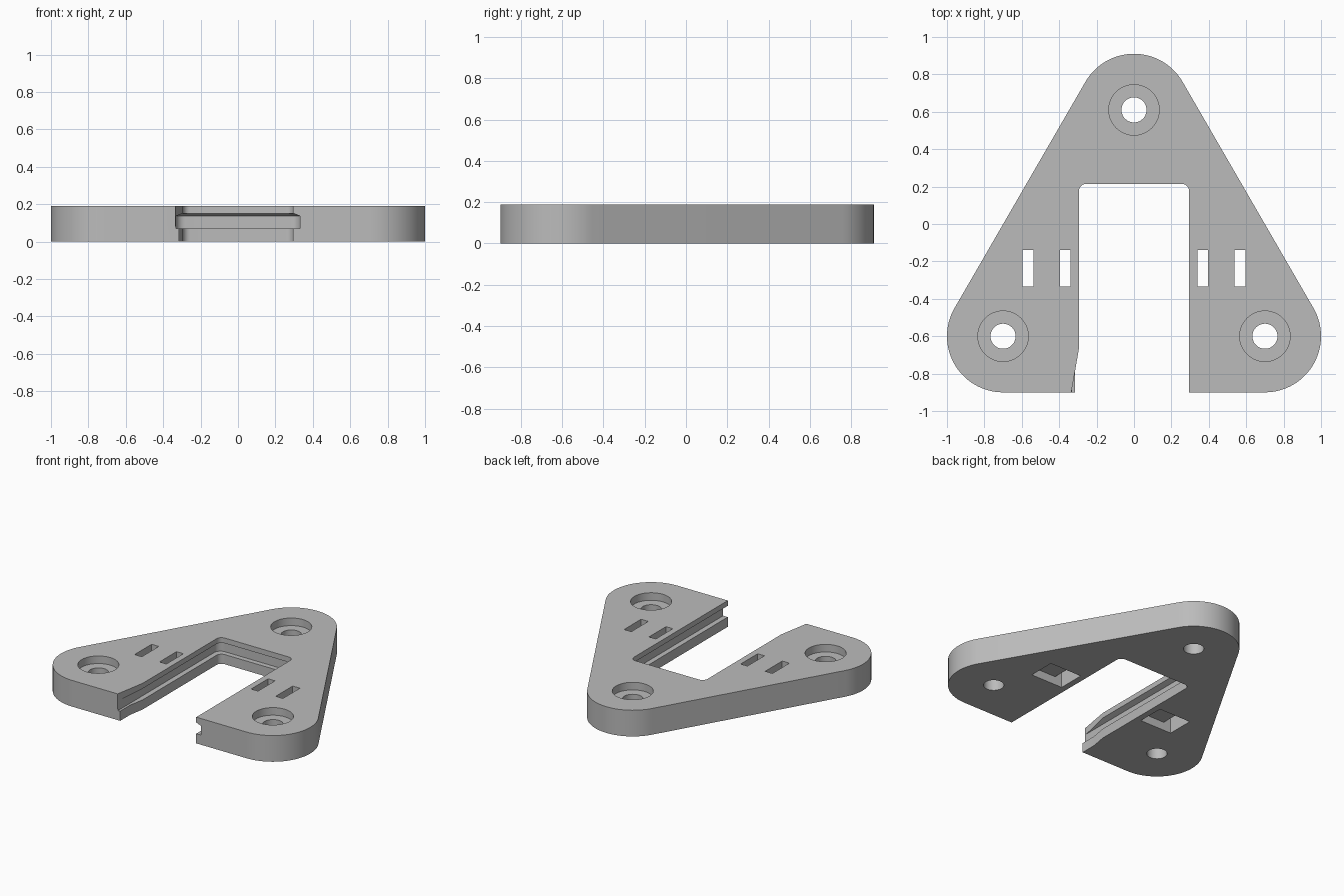
import bpy, bmesh
from math import pi, cos, sin

if "Cube" in bpy.data.objects:
    bpy.data.objects.remove(bpy.data.objects["Cube"], do_unlink=True)

HEIGHT = 0.19
HOLES = [(0, 0.61), (0.7, -0.6), (-0.7, -0.6)]

grey = bpy.data.materials.new("grey")
grey.use_nodes = True
colour = (0.5, 0.5, 0.5, 1)
grey.diffuse_color = colour
grey.node_tree.nodes["Principled BSDF"].inputs["Base Color"].default_value = colour


def arc(cx, cy, r, start, end, steps):
    return [(cx + r * cos(start + (end - start) * i / steps),
             cy + r * sin(start + (end - start) * i / steps)) for i in range(steps + 1)]


def loft(name, rings):
    """Closed solid through (outline, z) rings of equal point count."""
    bm = bmesh.new()
    loops = [[bm.verts.new((x, y, z)) for x, y in pts] for pts, z in rings]
    bm.faces.new(loops[0][::-1])
    bm.faces.new(loops[-1])
    for low, high in zip(loops, loops[1:]):
        for i in range(len(low)):
            j = (i + 1) % len(low)
            bm.faces.new((low[i], low[j], high[j], high[i]))
    bmesh.ops.recalc_face_normals(bm, faces=bm.faces)
    mesh = bpy.data.meshes.new(name)
    bm.to_mesh(mesh)
    bm.free()
    mesh.materials.append(grey)
    obj = bpy.data.objects.new(name, mesh)
    bpy.context.collection.objects.link(obj)
    return obj


def prism(name, pts, z0, z1):
    return loft(name, [(pts, z0), (pts, z1)])


def box(x0, x1, y0, y1, z0, z1):
    return prism("box_cutter", [(x0, y0), (x1, y0), (x1, y1), (x0, y1)], z0, z1)


def channel(half, back, r):
    """Outline of the open channel, rounded at its two inner corners."""
    return ([(-half, -1.1), (half, -1.1)]
            + arc(half - r, back - r, r, 0, pi / 2, 8)
            + arc(r - half, back - r, r, pi / 2, pi, 8))


# Rounded triangular plate
outline = (arc(*HOLES[0], 0.3, pi / 6, 5 * pi / 6, 32)
           + arc(*HOLES[2], 0.3, 5 * pi / 6, 3 * pi / 2, 32)
           + arc(*HOLES[1], 0.3, -pi / 2, pi / 6, 32))
plate = prism("mounting_plate", outline, 0, HEIGHT)

# Central channel and the undercut groove around it
cutters = [prism("channel_cutter", channel(0.295, 0.215, 0.04), -0.1, 0.3)]
wide = channel(0.332, 0.252, 0.05)
cutters.append(loft("groove_cutter", [(wide, 0.07), (wide, 0.137),
                                      (channel(0.285, 0.205, 0.04), 0.156)]))

# Tapered lead-in on one side of the channel mouth
cutters.append(prism("upper_lead_cutter",
                     [(-0.295, -0.67), (-0.342, -0.94), (-0.2, -0.94), (-0.2, -0.67)], 0.08, 0.3))
cutters.append(prism("lower_lead_cutter",
                     [(-0.295, -0.67), (-0.315, -0.785), (-0.315, -0.95),
                      (-0.19, -0.95), (-0.19, -0.67)], -0.1, 0.1))

# Counterbored screw holes
for x, y in HOLES:
    for radius, floor in ((0.067, -0.1), (0.135, HEIGHT - 0.055)):
        circle = arc(x, y, radius, 0, 2 * pi, 48)[:-1]
        cutters.append(prism("hole_cutter", circle, floor, 0.3))

# Paired strap slots joined by a pocket underneath
for s in (-1, 1):
    for a, b in ((0.34, 0.395), (0.537, 0.595)):
        x0, x1 = sorted((s * a, s * b))
        cutters.append(box(x0, x1, -0.335, -0.14, 0.03, 0.3))
    x0, x1 = sorted((s * 0.34, s * 0.595))
    cutters.append(box(x0, x1, -0.335, -0.14, -0.1, 0.06))

# Cut everything out of the plate
bpy.context.view_layer.objects.active = plate
for cutter in cutters:
    cut = plate.modifiers.new("cut", "BOOLEAN")
    cut.operation = "DIFFERENCE"
    cut.solver = "EXACT"
    cut.object = cutter
    bpy.ops.object.modifier_apply(modifier=cut.name)
    bpy.data.objects.remove(cutter, do_unlink=True)

# Smooth the curved walls, keep edges crisp
bpy.ops.object.select_all(action="DESELECT")
plate.select_set(True)
bpy.ops.object.shade_smooth_by_angle(angle=pi / 6)
